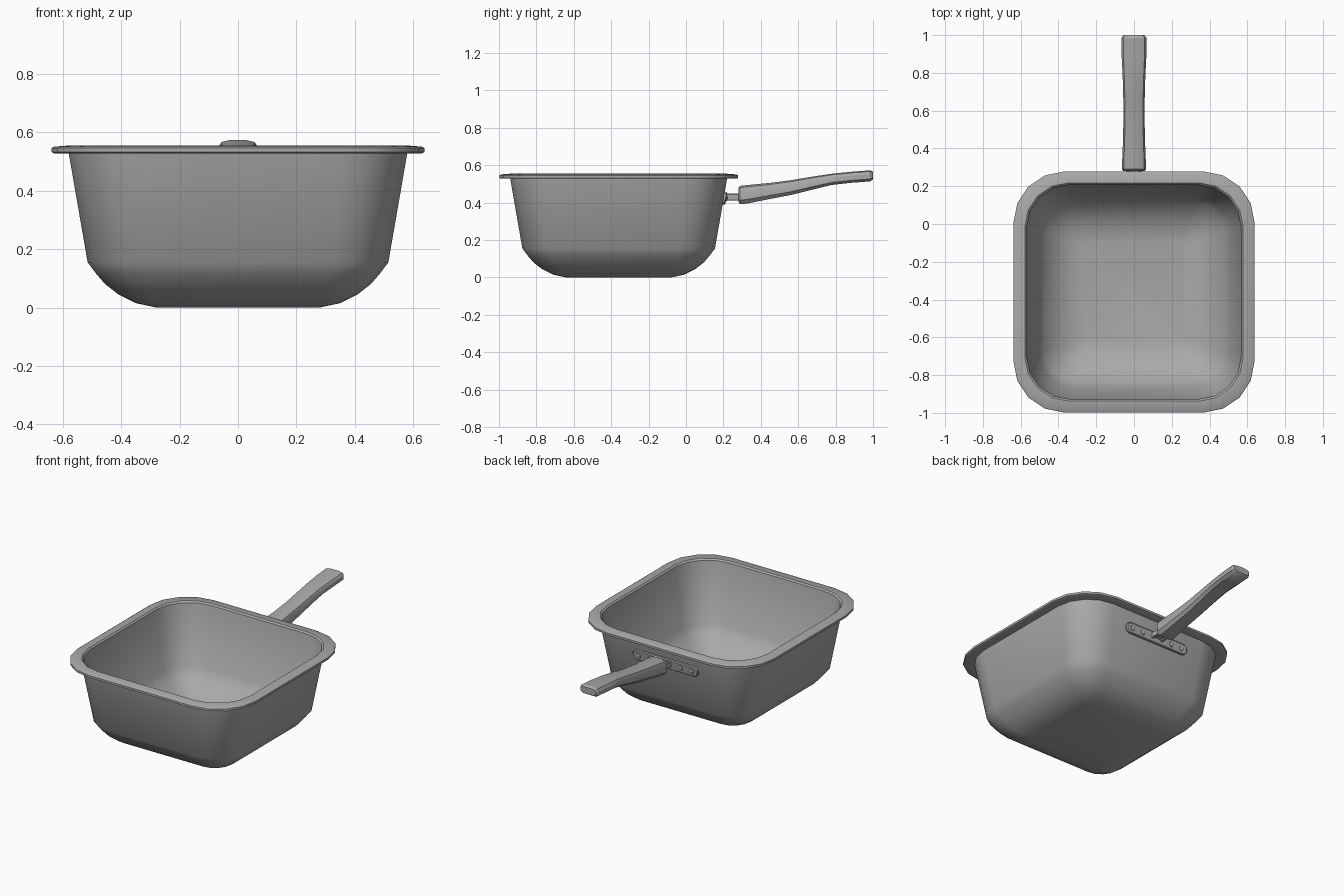
import bpy, bmesh, math
from mathutils import Matrix, Vector

cube = bpy.data.objects.get("Cube")
if cube:
    bpy.data.objects.remove(cube, do_unlink=True)

metal = bpy.data.materials.new("grey metal")
metal.use_nodes = True
GREY = (0.4, 0.4, 0.4, 1)
metal.diffuse_color = GREY
metal.node_tree.nodes["Principled BSDF"].inputs["Base Color"].default_value = GREY

PAN_Y = -0.36


def finish(name, bm, angle=30):
    bmesh.ops.recalc_face_normals(bm, faces=bm.faces)
    mesh = bpy.data.meshes.new(name)
    bm.to_mesh(mesh)
    bm.free()
    obj = bpy.data.objects.new(name, mesh)
    bpy.context.collection.objects.link(obj)
    mesh.materials.append(metal)
    bpy.ops.object.select_all(action='DESELECT')
    obj.select_set(True)
    bpy.context.view_layer.objects.active = obj
    bpy.ops.object.shade_smooth_by_angle(angle=math.radians(angle))
    return obj


def loft(name, rings, angle=30):
    bm = bmesh.new()
    loops = [[bm.verts.new(p) for p in ring] for ring in rings]
    for a, b in zip(loops, loops[1:]):
        for i in range(len(a)):
            j = (i + 1) % len(a)
            bm.faces.new((a[i], a[j], b[j], b[i]))
    bm.faces.new(loops[0])
    bm.faces.new(loops[-1])
    return finish(name, bm, angle)


def rounded_rect(hx, hy, r, segments):
    points = []
    for corner, (sx, sy) in enumerate([(1, 1), (-1, 1), (-1, -1), (1, -1)]):
        for i in range(segments + 1):
            a = math.pi / 2 * (corner + i / segments)
            points.append((sx * (hx - r) + r * math.cos(a),
                           sy * (hy - r) + r * math.sin(a)))
    return points


# Pan: outer wall, rolled rim, inner wall, as (half width, corner radius, height)
wall = [(0.515, 0.19, 0.155), (0.485, 0.17, 0.115), (0.455, 0.15, 0.08),
        (0.41, 0.12, 0.045), (0.35, 0.08, 0.015), (0.28, 0.04, 0)]
rim = [(0.58, 0.235, 0.53), (0.63, 0.265, 0.528), (0.638, 0.27, 0.532),
       (0.638, 0.27, 0.546), (0.63, 0.265, 0.551), (0.578, 0.235, 0.555),
       (0.569, 0.23, 0.546)]
inside = [(h - 0.011, r - 0.01, z + 0.009) for h, r, z in wall]
rings = [[(x, y + PAN_Y, z) for x, y in rounded_rect(h, h, r, 4)]
         for h, r, z in wall[::-1] + rim + inside]
loft("pan_body", rings, 35)

# Handle: chamfered section swept along a gentle upward bend
stations = [(0.280, 0.405, 0.480, 0.056), (0.290, 0.392, 0.490, 0.064),
            (0.325, 0.395, 0.494, 0.063), (0.45, 0.420, 0.506, 0.058),
            (0.56, 0.441, 0.520, 0.056), (0.68, 0.471, 0.540, 0.057),
            (0.78, 0.495, 0.555, 0.060), (0.88, 0.506, 0.565, 0.065),
            (0.985, 0.514, 0.573, 0.066), (1.0, 0.524, 0.565, 0.056)]
section = [(0.72, 0), (1, 0.22), (1, 0.65), (0.85, 0.9), (0.45, 1)]
section += [(-x, t) for x, t in reversed(section)]
loft("handle", [[(w * x, y, lo + (hi - lo) * t) for x, t in section]
                for y, lo, hi, w in stations])

# Mounting plate leaning with the rear wall
tilt = Matrix.Translation((0, 0.201, 0.425)) @ Matrix.Rotation(
    math.radians(-90) - math.atan(0.065 / 0.375), 4, 'X')
plate = [(0.034, -0.006), (0.034, 0.010), (0.029, 0.015)]
loft("mounting_plate", [[tilt @ Vector((x, y, d)) for x, y in
                         rounded_rect(0.2 + r, r, r * 0.95, 5)] for r, d in plate])

# Rivets, two on each side
for side, label in ((1, "left"), (-1, "right")):
    for n, x in enumerate((0.11, 0.19)):
        bm = bmesh.new()
        bmesh.ops.create_uvsphere(bm, u_segments=12, v_segments=6, radius=0.017,
                                  matrix=tilt @ Matrix.Translation((side * x, 0, 0.014))
                                  @ Matrix.Diagonal((1, 1, 0.5, 1)))
        finish(f"{label}_rivet_{n + 1}", bm)


def block(name, size, centre):
    bm = bmesh.new()
    bmesh.ops.create_cube(bm, size=1, matrix=Matrix.Translation(centre)
                          @ Matrix.Diagonal((*size, 1)))
    bmesh.ops.bevel(bm, geom=bm.edges[:], offset=0.004, segments=1, affect='EDGES')
    return finish(name, bm)


# Bracket joining plate and handle, with a rib on each side
block("bracket_neck", (0.06, 0.12, 0.02), (0, 0.26, 0.432))
for side, label in ((1, "left"), (-1, "right")):
    block(f"{label}_bracket_rib", (0.016, 0.12, 0.038), (side * 0.035, 0.26, 0.43))
